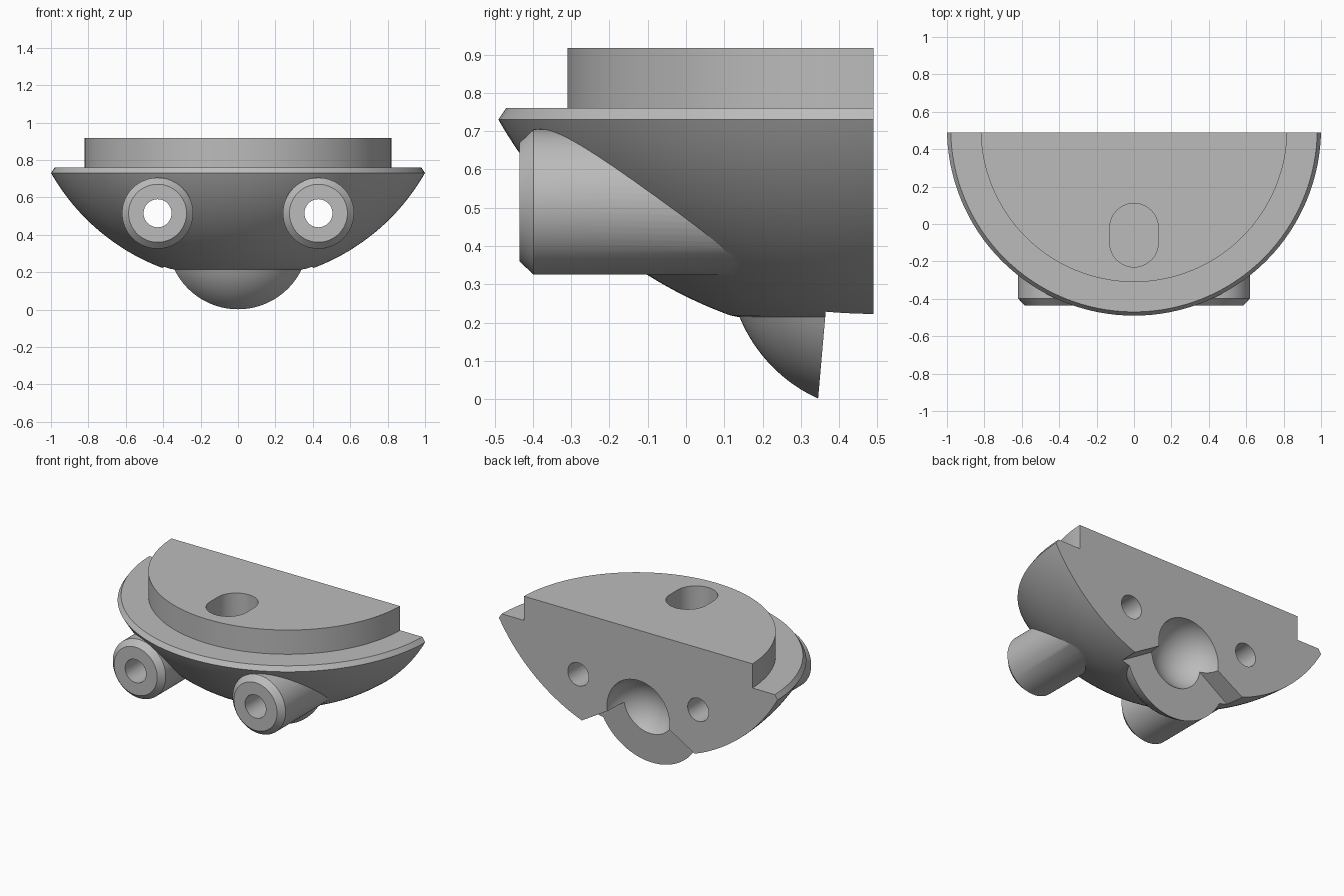
import bpy, bmesh, math
from mathutils import Matrix

if "Cube" in bpy.data.objects:
    bpy.data.objects.remove(bpy.data.objects["Cube"], do_unlink=True)

grey = bpy.data.materials.new("plain grey")
grey.use_nodes = True
grey.diffuse_color = (0.5, 0.5, 0.5, 1)
grey.node_tree.nodes["Principled BSDF"].inputs["Base Color"].default_value = (0.5, 0.5, 0.5, 1)

AXIS_Y, BACK_Y = 0.51, 0.49      # turning axis and flat back face
TUBE_X, TUBE_Z = 0.43, 0.515
BALL_Z = 0.366


def finish(bm, name, matrix=Matrix()):
    bmesh.ops.remove_doubles(bm, verts=bm.verts, dist=1e-5)
    bmesh.ops.recalc_face_normals(bm, faces=bm.faces)
    bm.transform(matrix)
    mesh = bpy.data.meshes.new(name)
    bm.to_mesh(mesh)
    bm.free()
    mesh.materials.append(grey)
    obj = bpy.data.objects.new(name, mesh)
    bpy.context.collection.objects.link(obj)
    return obj


def lathe(name, profile, matrix, steps=128):
    """Turn a closed (radius, z) profile, which starts and ends on the axis."""
    bm = bmesh.new()
    verts = [bm.verts.new((r, 0, z)) for r, z in profile]
    edges = [bm.edges.new(pair) for pair in zip(verts, verts[1:])]
    bmesh.ops.spin(bm, geom=verts + edges, cent=(0, 0, 0), axis=(0, 0, 1),
                   angle=math.tau, steps=steps, use_duplicate=False)
    return finish(bm, name, matrix)


def prism(name, points, offset):
    """Extrude a flat outline by an offset vector."""
    bm = bmesh.new()
    face = bm.faces.new([bm.verts.new(p) for p in points])
    new = bmesh.ops.extrude_face_region(bm, geom=[face], use_keep_orig=True)["geom"]
    bmesh.ops.translate(bm, vec=offset, verts=[v for v in new if isinstance(v, bmesh.types.BMVert)])
    return finish(bm, name)


def arc(radius, centre_z, start, end, count):
    angles = [start + (end - start) * i / count for i in range(count + 1)]
    return [(radius * math.sin(a), centre_z - radius * math.cos(a)) for a in angles]


def combine(target, tool, operation):
    mod = target.modifiers.new("cut", 'BOOLEAN')
    mod.operation, mod.solver, mod.object = operation, 'EXACT', tool
    bpy.context.view_layer.objects.active = target
    bpy.ops.object.modifier_apply(modifier=mod.name)
    bpy.data.objects.remove(tool, do_unlink=True)


def along_y(x, y, z):
    return Matrix.Translation((x, y, z)) @ Matrix.Rotation(-math.pi / 2, 4, 'X')


# Turned body: ball knob, shallow bowl, chamfered rim and raised disc
knob = arc(0.40, BALL_Z, 0, math.asin(0.37 / 0.40), 24)
bowl = arc(1.151, 1.30, math.asin(0.37 / 1.151), math.asin(1 / 1.151), 32)
top = [(0.98, 0.76), (0.82, 0.76), (0.82, 0.917), (0, 0.917)]
body = lathe("half_bowl_body", knob + bowl[1:] + top, Matrix.Translation((0, AXIS_Y, 0)))

# Two chamfered tubes
tube = [(0, 0), (0.155, 0), (0.19, 0.037), (0.19, 0.75), (0, 0.75)]
for side in (-1, 1):
    combine(body, lathe("tube", tube, along_y(side * TUBE_X, -0.435, TUBE_Z), 64), 'UNION')

# Flat back
half = [(-2, BACK_Y, -1), (2, BACK_Y, -1), (2, BACK_Y, 2), (-2, BACK_Y, 2)]
combine(body, prism("back_cutter", half, (0, 2, 0)), 'DIFFERENCE')

# Wedge notch that leaves the leaning face of the knob
notch = [(x, 0.345 + 0.087 * z, z) for x, z in ((0, 0.465), (1, -0.135), (-1, -0.135))]
combine(body, prism("notch_cutter", notch, (0, 1, 0)), 'DIFFERENCE')

# Ball socket
socket = arc(0.225, BALL_Z, 0, math.pi, 32)
combine(body, lathe("socket_cutter", socket, Matrix.Translation((0, AXIS_Y, 0)), 64), 'DIFFERENCE')

# Bores through the tubes
bore = [(0, 0), (0.075, 0), (0.075, 2), (0, 2)]
for side in (-1, 1):
    combine(body, lathe("bore_cutter", bore, along_y(side * TUBE_X, -1, TUBE_Z), 48), 'DIFFERENCE')

# Blind slot with rounded ends in the top
slot = []
for i in range(50):
    a = math.pi * (i % 25) / 24 + (math.pi if i >= 25 else 0)
    slot.append((0.13 * math.cos(a), 0.13 * math.sin(a) + (-0.02 if i < 25 else -0.10), 0.6))
combine(body, prism("slot_cutter", slot, (0, 0, 1)), 'DIFFERENCE')

bpy.ops.object.select_all(action='DESELECT')
body.select_set(True)
bpy.context.view_layer.objects.active = body
bpy.ops.object.shade_smooth_by_angle(angle=math.radians(25))
